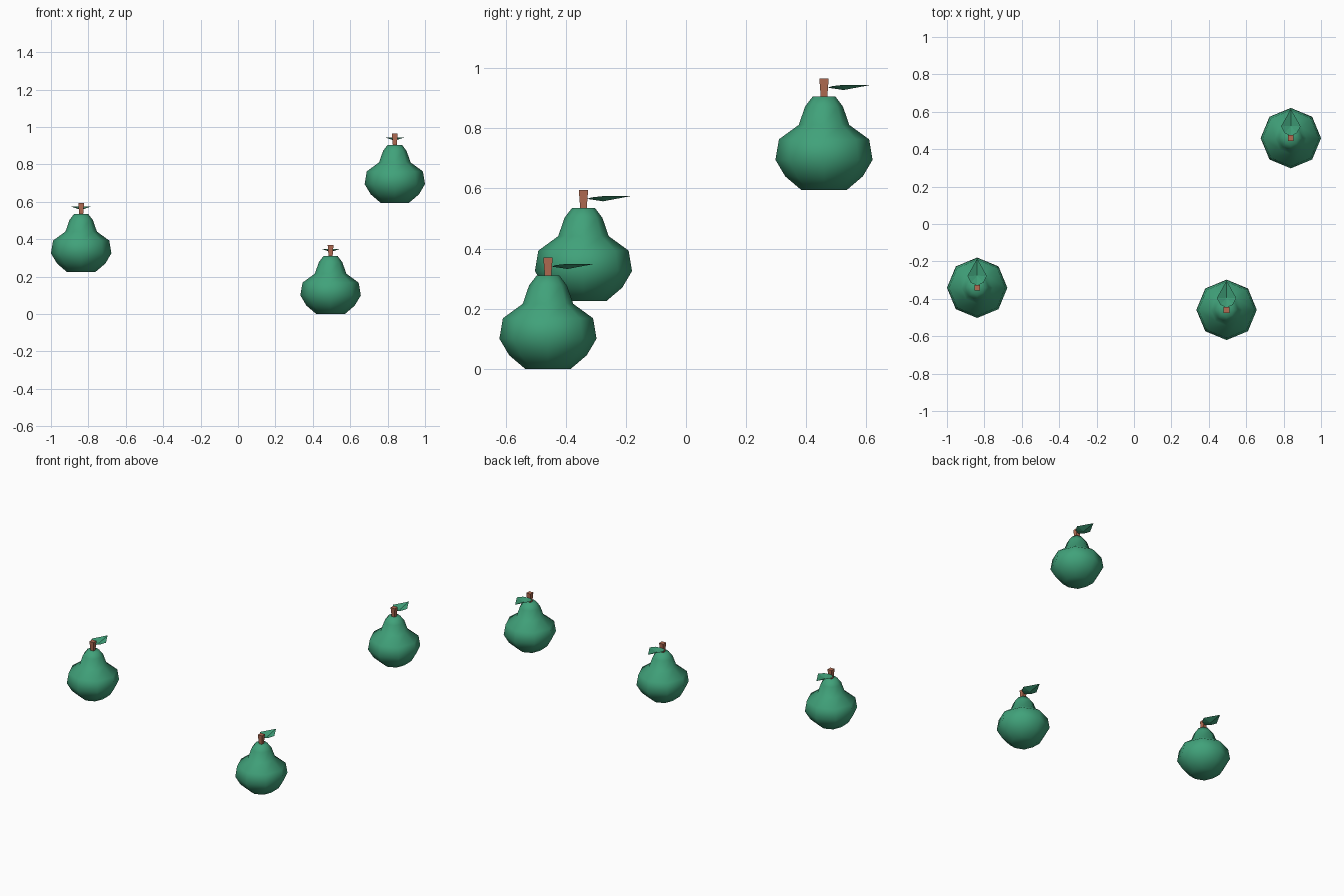
import bpy
import bmesh
from math import cos, sin, tau

if "Cube" in bpy.data.objects:
    bpy.data.objects.remove(bpy.data.objects["Cube"], do_unlink=True)


def material(name, color):
    mat = bpy.data.materials.new(name)
    mat.use_nodes = True
    mat.diffuse_color = color
    mat.node_tree.nodes["Principled BSDF"].inputs["Base Color"].default_value = color
    return mat


green = material("pear green", (0.052, 0.36, 0.195, 1))
brown = material("stem brown", (0.45, 0.15, 0.085, 1))


def finish(name, bm, mat, location, smooth=False):
    bmesh.ops.recalc_face_normals(bm, faces=bm.faces)
    for face in bm.faces:
        face.smooth = smooth
    mesh = bpy.data.meshes.new(name)
    bm.to_mesh(mesh)
    bm.free()
    mesh.materials.append(mat)
    obj = bpy.data.objects.new(name, mesh)
    obj.location = location
    bpy.context.collection.objects.link(obj)


def lathe(profile, sides, turn=0.0):
    """Stack rings of (radius, height), bridge them and cap both ends."""
    bm = bmesh.new()
    rings = []
    for r, z in profile:
        angles = [tau * (i + turn) / sides for i in range(sides)]
        rings.append([bm.verts.new((r * cos(a), r * sin(a), z)) for a in angles])
    for low, high in zip(rings, rings[1:]):
        for i in range(sides):
            j = (i + 1) % sides
            bm.faces.new((low[i], low[j], high[j], high[i]))
    bm.faces.new(rings[0][::-1])
    bm.faces.new(rings[-1])
    return bm


def leaf():
    """Leaf folded along its midrib, pointing to the back."""
    bm = bmesh.new()
    base = bm.verts.new((0, 0.012, 0.34))
    rib = bm.verts.new((0, 0.065, 0.332))
    tip = bm.verts.new((0, 0.156, 0.349))
    for side in (-1, 1):
        inner = bm.verts.new((side * 0.033, 0.027, 0.345))
        outer = bm.verts.new((side * 0.052, 0.063, 0.349))
        for tri in ((base, inner, rib), (inner, outer, rib), (outer, tip, rib)):
            bm.faces.new(tri if side > 0 else tri[::-1])
    return bm


BODY = [(0.076, 0), (0.129, 0.045), (0.1615, 0.1), (0.15, 0.168),
        (0.084, 0.216), (0.063, 0.277), (0.038, 0.31)]
STEM = [(0.015, 0.305), (0.022, 0.37)]

# Three identical pears at different heights
spots = {"left_low": (0.495, -0.459, 0),
         "right_middle": (-0.8385, -0.341, 0.225),
         "left_high": (0.8385, 0.459, 0.595)}
for label, spot in spots.items():
    finish("pear_body_" + label, lathe(BODY, 8), green, spot, smooth=True)
    finish("pear_stem_" + label, lathe(STEM, 4, 0.5), brown, spot)
    finish("pear_leaf_" + label, leaf(), green, spot)
